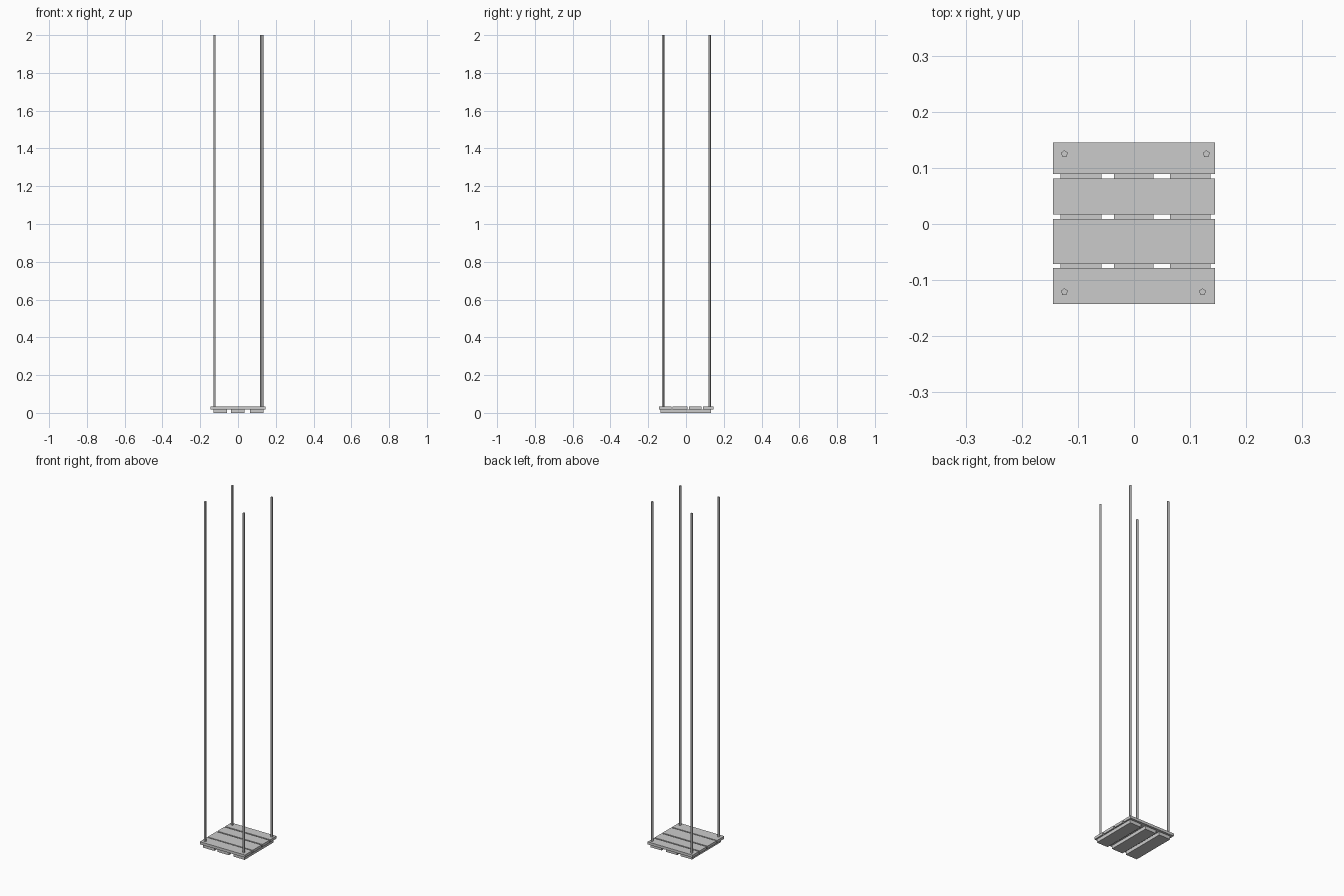
import bpy
import bmesh
from mathutils import Matrix, Vector

if "Cube" in bpy.data.objects:
    bpy.data.objects.remove(bpy.data.objects["Cube"])


def finish(name, bm):
    mesh = bpy.data.meshes.new(name)
    bm.to_mesh(mesh)
    bm.free()
    bpy.context.collection.objects.link(bpy.data.objects.new(name, mesh))


def board(name, lo, hi):
    lo, hi = Vector(lo), Vector(hi)
    bm = bmesh.new()
    bmesh.ops.create_cube(bm, size=1, matrix=Matrix.Translation((lo + hi) / 2)
                          @ Matrix.Diagonal((*(hi - lo), 1)))
    finish(name, bm)


def pole(name, x, y, z0, z1, radius=0.0065, sides=5):
    bm = bmesh.new()
    bmesh.ops.create_cone(bm, cap_ends=True, segments=sides, radius1=radius,
                          radius2=radius, depth=z1 - z0,
                          matrix=Matrix.Translation((x, y, (z0 + z1) / 2)))
    finish(name, bm)


RUNNER_TOP, DECK_TOP = 0.019, 0.034

# Runners under the deck, front to back
for i, (x0, x1) in enumerate([(-0.131, -0.058), (-0.036, 0.035), (0.064, 0.136)]):
    board(f"runner_{i + 1}", (x0, -0.134, 0), (x1, 0.132, RUNNER_TOP))

# Deck planks, left to right
for i, (y0, y1) in enumerate([(-0.143, -0.078), (-0.071, 0.009),
                              (0.017, 0.081), (0.089, 0.145)]):
    board(f"deck_plank_{i + 1}", (-0.1445, y0, RUNNER_TOP), (0.1445, y1, DECK_TOP))

# Tall corner poles standing on the deck
for name, x, y in [("front_left", -0.124, -0.121), ("front_right", 0.122, -0.121),
                   ("back_left", -0.124, 0.125), ("back_right", 0.129, 0.125)]:
    pole(f"{name}_pole", x, y, DECK_TOP - 0.003, 2.0)
